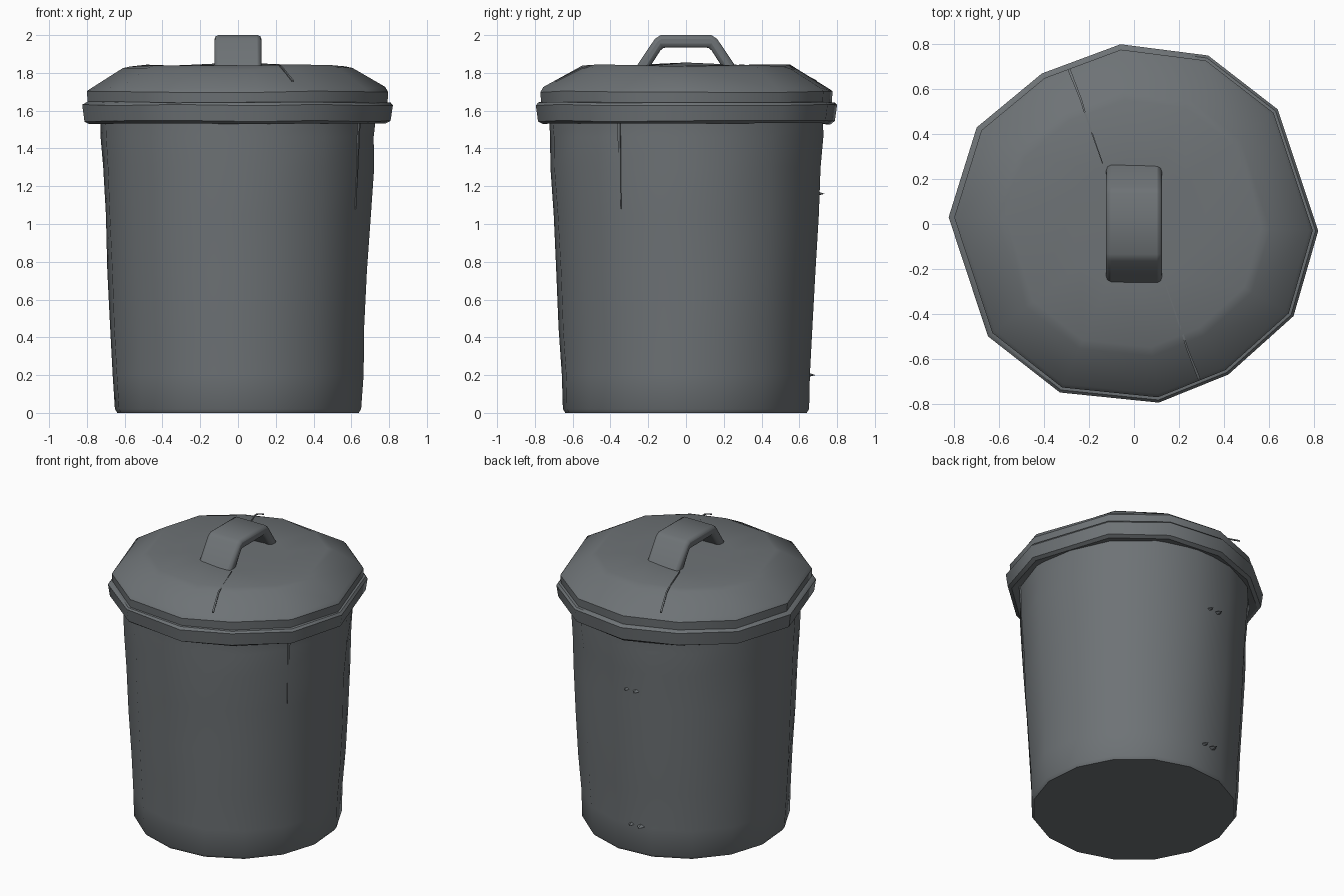
import bpy, bmesh, math, random
from mathutils import Vector

if "Cube" in bpy.data.objects:
    bpy.data.objects.remove(bpy.data.objects["Cube"])

random.seed(4)
metal = bpy.data.materials.new("dark grey metal")
metal.diffuse_color = (0.155, 0.17, 0.18, 1)
metal.use_nodes = True
metal.node_tree.nodes["Principled BSDF"].inputs["Base Color"].default_value = metal.diffuse_color


def finish(name, bm, angle=40):
    bmesh.ops.recalc_face_normals(bm, faces=bm.faces)
    mesh = bpy.data.meshes.new(name)
    bm.to_mesh(mesh)
    bm.free()
    mesh.materials.append(metal)
    obj = bpy.data.objects.new(name, mesh)
    bpy.context.collection.objects.link(obj)
    bpy.ops.object.select_all(action='DESELECT')
    obj.select_set(True)
    bpy.context.view_layer.objects.active = obj
    bpy.ops.object.shade_smooth_by_angle(angle=math.radians(angle))
    return obj


def loft(bm, rings, cap_start=False, cap_end=False):
    """Skin a stack of closed rings of points."""
    loops = [[bm.verts.new(p) for p in ring] for ring in rings]
    n = len(loops[0])
    for a, b in zip(loops, loops[1:]):
        for i in range(n):
            j = (i + 1) % n
            bm.faces.new((a[i], a[j], b[j], b[i]))
    if cap_start:
        bm.faces.new(loops[0])
    if cap_end:
        bm.faces.new(loops[-1])
    return loops


# Body: tapered sixteen-sided bin with slight dents
SIDES, PHASE = 16, math.radians(16)


def body_radius(z):
    return 0.655 + 0.078 * z / 1.53


rings = []
for z in (0, 0.02, 0.2, 0.45, 0.75, 1.05, 1.3, 1.46, 1.54, 1.6):
    ring = []
    for i in range(SIDES):
        a = PHASE + i * math.tau / SIDES
        dent = 0.0 if z < 0.1 else random.uniform(-0.007, 0.005)
        r = body_radius(z) + dent - (0.012 if z == 0 else 0)
        ring.append((r * math.cos(a), r * math.sin(a), z))
    rings.append(ring)
bm = bmesh.new()
loft(bm, rings, cap_start=True)
finish("bin_body", bm)

# Lid: uneven twelve-sided outline scaled through a profile
outline = [(0.82, -0.03), (0.71, -0.41), (0.42, -0.67), (0.11, -0.795),
           (-0.33, -0.75), (-0.65, -0.50), (-0.825, 0.03), (-0.70, 0.43),
           (-0.41, 0.67), (-0.06, 0.80), (0.33, 0.75), (0.64, 0.51)]
profile = [(0.80, 1.60), (0.86, 1.545), (0.955, 1.53), (0.985, 1.545),
           (1.0, 1.63), (0.985, 1.642), (0.965, 1.645), (0.97, 1.70),
           (0.95, 1.72), (0.74, 1.825), (0.69, 1.837), (0.36, 1.838)]
rings = []
for k, (s, z) in enumerate(profile):
    wobble = 0.004 if k < 8 else 0.008
    rings.append([(x * s, y * s, z + random.uniform(-wobble, wobble)) for x, y in outline])
bm = bmesh.new()
loops = loft(bm, rings)
peak = bm.verts.new((0, 0, 1.855))
for i in range(12):
    bm.faces.new((loops[-1][i], loops[-1][(i + 1) % 12], peak))
finish("lid", bm, 35)

# Handle: bent strap swept in the yz plane, with softened edges
outer = [(-0.272, 1.82), (-0.165, 1.98), (-0.135, 2.0)]
inner = [(-0.205, 1.81), (-0.125, 1.935)]
outer += [(-y, z) for y, z in reversed(outer)]
inner += [(-y, z) for y, z in reversed(inner)]
strap = outer + inner[::-1]
bm = bmesh.new()
loft(bm, [[(x, y, z) for y, z in strap] for x in (-0.124, 0.124)], True, True)
handle = finish("lid_handle", bm)
bevel = handle.modifiers.new("soft edges", 'BEVEL')
bevel.width = 0.02
bevel.segments = 2
bevel.limit_method = 'ANGLE'
bevel.angle_limit = math.radians(50)


# Seams: thin tapering lips along a path
def seam(name, path, normal, widths):
    bm = bmesh.new()
    normal = Vector(normal).normalized()
    rings = []
    for i, p in enumerate(path):
        p = Vector(p)
        d = Vector(path[min(i + 1, len(path) - 1)]) - Vector(path[max(i - 1, 0)])
        side = d.cross(normal).normalized() * widths[i] / 2
        rings.append([p - side - normal * 0.004, p + side - normal * 0.004,
                      p + side + normal * 0.004, p - side + normal * 0.004])
    loft(bm, rings, True, True)
    finish(name, bm, 20)


for s, side in ((1, "front"), (-1, "back")):
    seam("lid_seam_" + side,
         [(s * 0.14, -s * 0.27, 1.838), (s * 0.22, -s * 0.50, 1.838),
          (s * 0.235, -s * 0.55, 1.826), (s * 0.29, -s * 0.69, 1.756)],
         (0, 0, 1), (0.004, 0.008, 0.009, 0.012))
a = PHASE - 2 * math.tau / SIDES
seam("body_seam",
     [(body_radius(z) * math.cos(a), body_radius(z) * math.sin(a), z) for z in (1.08, 1.3, 1.54)],
     (math.cos(a), math.sin(a), 0), (0.003, 0.012, 0.016))

# Snags: small torn metal tabs on the back
for z, side in ((1.16, "upper"), (0.2, "lower")):
    r = body_radius(z)
    bm = bmesh.new()
    for x, w in ((-0.10, 0.035), (-0.03, 0.03)):
        base = [bm.verts.new(p) for p in ((x - w, r - 0.04, z), (x, r - 0.04, z + 0.02),
                                          (x + w, r - 0.04, z), (x, r - 0.04, z - 0.015))]
        tip = bm.verts.new((x - 0.01, r + 0.02, z))
        bm.faces.new(base)
        for i in range(4):
            bm.faces.new((base[i], base[(i + 1) % 4], tip))
    finish("snag_" + side, bm)
